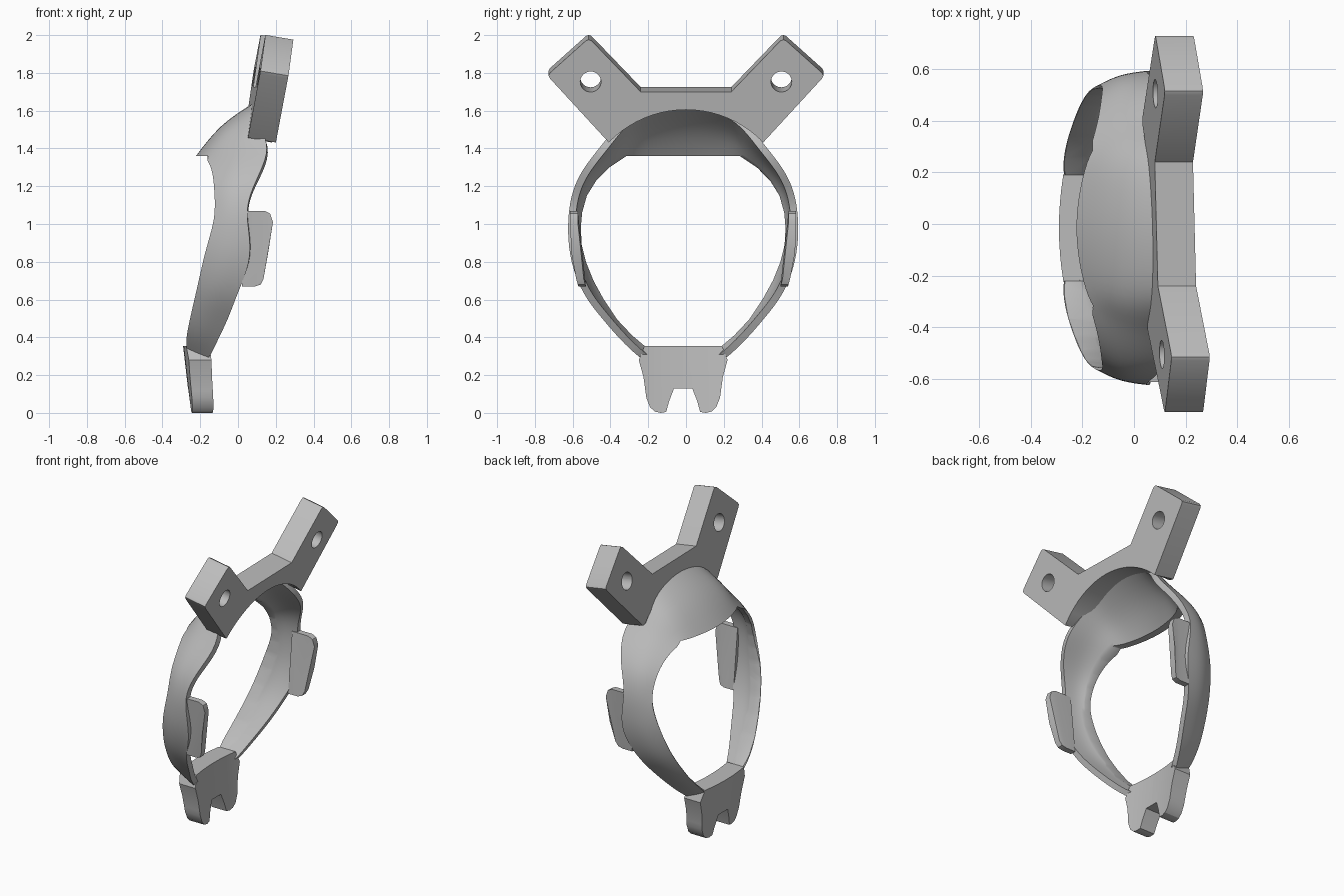
import bpy, bmesh, math
from mathutils import Vector

cube = bpy.data.objects.get("Cube")
if cube:
    bpy.data.objects.remove(cube)

grey = bpy.data.materials.new("plain_grey")
grey.use_nodes = True
GREY = (0.5, 0.5, 0.5, 1)
grey.diffuse_color = GREY
grey.node_tree.nodes["Principled BSDF"].inputs["Base Color"].default_value = GREY

YC = -0.015  # middle of the ring


def add(name, bm):
    bmesh.ops.recalc_face_normals(bm, faces=bm.faces)
    mesh = bpy.data.meshes.new(name)
    bm.to_mesh(mesh)
    bm.free()
    mesh.materials.append(grey)
    ob = bpy.data.objects.new(name, mesh)
    bpy.context.collection.objects.link(ob)
    return ob


def prism(name, near, far, bow=0.0):
    """Solid between two matching outlines, optionally bowed across its width."""
    bm = bmesh.new()
    a = [bm.verts.new(p) for p in near]
    b = [bm.verts.new(p) for p in far]
    caps = [bm.faces.new(a), bm.faces.new(b[::-1])]
    for i in range(len(a)):
        j = (i + 1) % len(a)
        bm.faces.new((a[i], b[i], b[j], a[j]))
    bm.normal_update()
    bmesh.ops.triangulate(bm, faces=caps, ngon_method='EAR_CLIP')
    if bow:
        for k in range(-4, 5):
            geom = bm.verts[:] + bm.edges[:] + bm.faces[:]
            bmesh.ops.bisect_plane(bm, geom=geom, plane_co=(0, YC + 0.05 * k, 0),
                                   plane_no=(0, 1, 0))
        for v in bm.verts:
            v.co.x += bow * (v.co.y - YC) ** 2
    return add(name, bm)


def both(half):
    """Close a half outline (y, z) by reflecting it in y."""
    return half + [(-y, z) for y, z in reversed(half) if abs(y) > 1e-6]


def activate(ob):
    bpy.ops.object.select_all(action='DESELECT')
    ob.select_set(True)
    bpy.context.view_layer.objects.active = ob


def apply_all(ob):
    activate(ob)
    for m in list(ob.modifiers):
        bpy.ops.object.modifier_apply(modifier=m.name)


def cut(ob, cutter):
    m = ob.modifiers.new("cut", 'BOOLEAN')
    m.operation, m.object, m.solver = 'DIFFERENCE', cutter, 'EXACT'
    apply_all(ob)
    bpy.data.objects.remove(cutter)


def smooth(ob, angle=35):
    activate(ob)
    bpy.ops.object.shade_smooth_by_angle(angle=math.radians(angle))


# Bracket plate with two raised arms, leaning back; the arch runs level through it
def plate_x(y, z):
    return 0.19 + 0.165 * (z - 1.43) - 0.025 * y


R, CZ, STEPS = 0.568, 1.037, 10
arc = [(R * math.sin(a), CZ + R * math.cos(a))
       for a in (math.radians(46) * i / STEPS for i in range(STEPS + 1))]
half = arc + [(0.72, 1.77), (0.728, 1.785), (0.72, 1.8), (0.53, 1.97),
              (0.515, 1.976), (0.5, 1.97), (0.24, 1.70)]
front = [Vector((plate_x(y, z), y, z)) for y, z in both(half)]
depth = Vector((-0.148, 0, 0.025))
level = Vector((-0.152, 0, 0))
rear = [p + (level if abs(p.y) < 0.39 and p.z < 1.65 else depth) for p in front]
plate = prism("bracket_plate", front, rear)
for s in (-1, 1):
    y, z = 0.505 * s, 1.753
    mid = Vector((plate_x(y, z), y, z)) + depth / 2
    bpy.ops.mesh.primitive_cylinder_add(vertices=32, radius=0.055, depth=0.4, location=mid)
    drill = bpy.context.object
    drill.rotation_euler = depth.to_track_quat('Z', 'Y').to_euler()
    bpy.context.view_layer.update()
    cut(plate, drill)
smooth(plate, 30)

# Ring and hood shell: back edge and front edge (x, y, z) and bulge per station, chin to crown
stations = [
    ((-0.28, 0.19, 0.33), (-0.17, 0.18, 0.25), 0.0),
    ((-0.27, 0.305, 0.43), (-0.12, 0.31, 0.36), 0.01),
    ((-0.24, 0.40, 0.56), (-0.05, 0.43, 0.50), 0.015),
    ((-0.21, 0.478, 0.69), (-0.005, 0.535, 0.63), 0.025),
    ((-0.175, 0.535, 0.85), (0.07, 0.597, 0.80), 0.03),
    ((-0.135, 0.556, 0.98), (0.06, 0.612, 0.95), 0.02),
    ((-0.12, 0.55, 1.07), (0.04, 0.606, 1.08), 0.02),
    ((-0.125, 0.515, 1.185), (0.08, 0.58, 1.20), 0.03),
    ((-0.135, 0.432, 1.285), (0.135, 0.52, 1.31), 0.035),
    ((-0.165, 0.32, 1.35), (0.17, 0.42, 1.43), 0.05),
    ((-0.195, 0.24, 1.352), (0.08, 0.315, 1.57), 0.055),
    ((-0.222, 0.12, 1.352), (0.085, 0.16, 1.63), 0.055),
    ((-0.232, 0.0, 1.352), (0.085, 0.0, 1.648), 0.055),
]
hub = Vector((0, 0, 0.95))
rows = []
for b, f, bulge in stations:
    b, f = Vector(b), Vector(f)
    out = (b + f) / 2 - hub
    out.x = 0
    out.normalize()
    rows.append([b, b.lerp(f, 0.42) + out * bulge, f])
rows += [[Vector((p.x, -p.y, p.z)) for p in r] for r in rows[-2::-1]]
bm = bmesh.new()
grid = [[bm.verts.new(p + Vector((0, YC, 0))) for p in r] for r in rows]
for r, q in zip(grid, grid[1:]):
    for k in range(2):
        bm.faces.new((r[k], q[k], q[k + 1], r[k + 1]))
shell = add("ring_shell", bm)
# normals must point away from the hub so the wall thickens inward
face = shell.data.polygons[len(shell.data.polygons) // 2]
if face.normal.dot(face.center - hub) < 0:
    shell.data.flip_normals()
sub = shell.modifiers.new("round", 'SUBSURF')
sub.levels = 2
wall = shell.modifiers.new("wall", 'SOLIDIFY')
wall.thickness, wall.offset = 0.038, -1
apply_all(shell)

# Opening cut straight through the ring
hole = [(0.205, 0.355), (0.27, 0.41), (0.35, 0.495), (0.42, 0.60), (0.475, 0.70),
        (0.515, 0.80), (0.537, 0.89), (0.542, 0.98), (0.535, 1.06), (0.51, 1.15),
        (0.46, 1.23), (0.39, 1.30), (0.30, 1.36)]
outline = both(hole)
cutter = prism("opening_cutter", [(-0.6, y + YC, z) for y, z in outline],
               [(0.6, y + YC, z) for y, z in outline])
cut(shell, cutter)
smooth(shell, 40)

# Side tabs reaching forward from the ring
tab = [(0.02, 1.07), (0.14, 1.07), (0.17, 1.055), (0.185, 1.01),
       (0.16, 0.85), (0.135, 0.71), (0.12, 0.68), (0.09, 0.67), (0.02, 0.67)]
for s, name in ((1, "left_tab"), (-1, "right_tab")):
    def side(inset):
        return [(x, YC + s * (0.598 - 0.55 * max(0, 0.95 - z) ** 2 - inset), z) for x, z in tab]
    smooth(prism(name, side(0), side(0.04)), 30)

# Chin block with two feet and a notch
chin = [(0, 0.355), (0.205, 0.355), (0.235, 0.28),
        (0.21, 0.19), (0.195, 0.08), (0.175, 0.03), (0.15, 0.007), (0.12, 0.0),
        (0.09, 0.005), (0.075, 0.06), (0.048, 0.13), (0, 0.13)]
chin = chin + [(-y, z) for y, z in chin[-2:0:-1]]
back = [(-0.25 - 0.115 * z, y + YC, z) for y, z in chin]
fore = [(-0.14 - 0.08 * z, y + YC, z) for y, z in chin]
smooth(prism("chin_block", back, fore, bow=0.4), 30)
